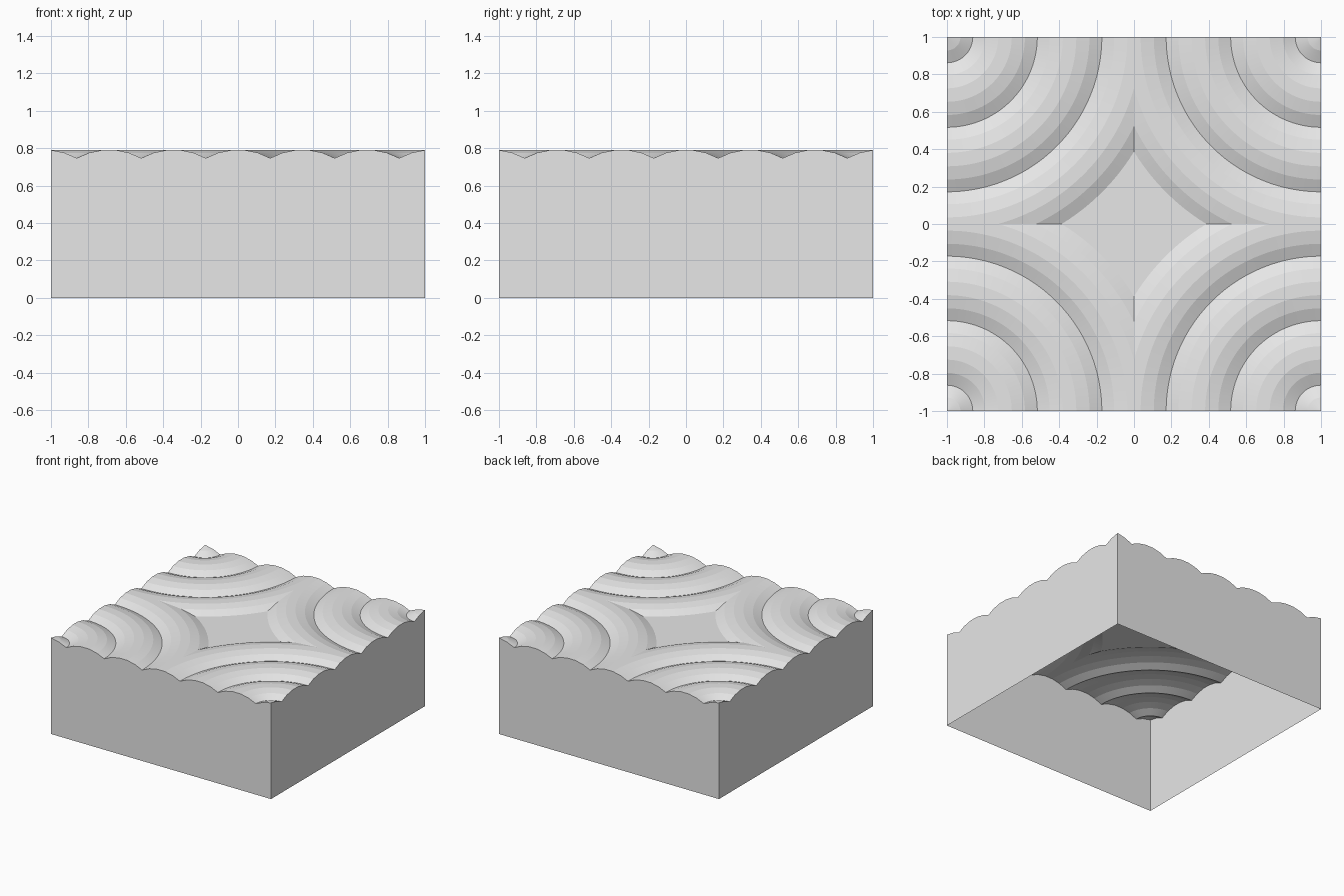
import bpy, bmesh, math

if "Cube" in bpy.data.objects:
    bpy.data.objects.remove(bpy.data.objects["Cube"])

TOP = 0.79        # crest height
PERIOD = 0.345    # width of one scalloped ring
ARC_R = 0.353     # radius of each ring's rounded profile
STEPS = 56        # segments around each quarter ring

# Ring profile (radius, height): 5 flat bands per ring, first ring cut at its crest
half = math.asin(PERIOD / 2 / ARC_R)
angles = [half * k / 5 for k in (-5, -3, -1, 1, 3, 5)]
crest = ARC_R * math.cos(half / 5)
profile = [(0.0, TOP)]
for ring in range(4):
    mid = -0.0345 + ring * PERIOD
    for a in angles[:-1] if ring < 3 else angles:
        r = mid + ARC_R * math.sin(a)
        if r > 0.01:
            profile.append((r, TOP - crest + ARC_R * math.cos(a)))
profile.append((1.5, profile[-1][1]))      # flat centre of the block

# One quarter: rings swept around the corner at (-1, -1)
bm = bmesh.new()
grid = []
for r, z in profile:
    row = []
    for j in range(STEPS + 1):
        t = math.pi / 2 * j / STEPS
        row.append(bm.verts.new((-1 + r * math.cos(t), -1 + r * math.sin(t), z)))
    grid.append(row)
for a, b in zip(grid, grid[1:]):
    for j in range(STEPS):
        bm.faces.new((a[j], b[j], b[j + 1], a[j + 1]))
bmesh.ops.remove_doubles(bm, verts=bm.verts[:], dist=1e-5)

# Trim to the quarter
for n in ((1, 0, 0), (0, 1, 0)):
    bmesh.ops.bisect_plane(bm, geom=bm.verts[:] + bm.edges[:] + bm.faces[:],
                           plane_co=(0, 0, 0), plane_no=n, clear_outer=True)

# Outer walls: drop the two outside borders to the ground, open underneath
for axis in (0, 1):
    border = [e for e in bm.edges if e.is_boundary
              and all(abs(v.co[axis] + 1) < 1e-4 and v.co.z > 0.1 for v in e.verts)]
    new = bmesh.ops.extrude_edge_only(bm, edges=border)["geom"]
    for v in new:
        if isinstance(v, bmesh.types.BMVert):
            v.co.z = 0
bmesh.ops.remove_doubles(bm, verts=bm.verts[:], dist=1e-5)
bmesh.ops.recalc_face_normals(bm, faces=bm.faces[:])
if sum(f.normal.z * f.calc_area() for f in bm.faces) < 0:
    bmesh.ops.reverse_faces(bm, faces=bm.faces[:])

mesh = bpy.data.meshes.new("wave_block")
bm.to_mesh(mesh)
bm.free()
block = bpy.data.objects.new("wave_block", mesh)
bpy.context.collection.objects.link(block)

# Mirror into four quarters
mirror = block.modifiers.new("four_quarters", "MIRROR")
mirror.use_axis = (True, True, False)
mirror.use_clip = True
mirror.merge_threshold = 0.0005

grey = bpy.data.materials.new("light_grey")
grey.diffuse_color = (0.8, 0.8, 0.8, 1)
grey.use_nodes = True
grey.node_tree.nodes["Principled BSDF"].inputs["Base Color"].default_value = grey.diffuse_color
mesh.materials.append(grey)
